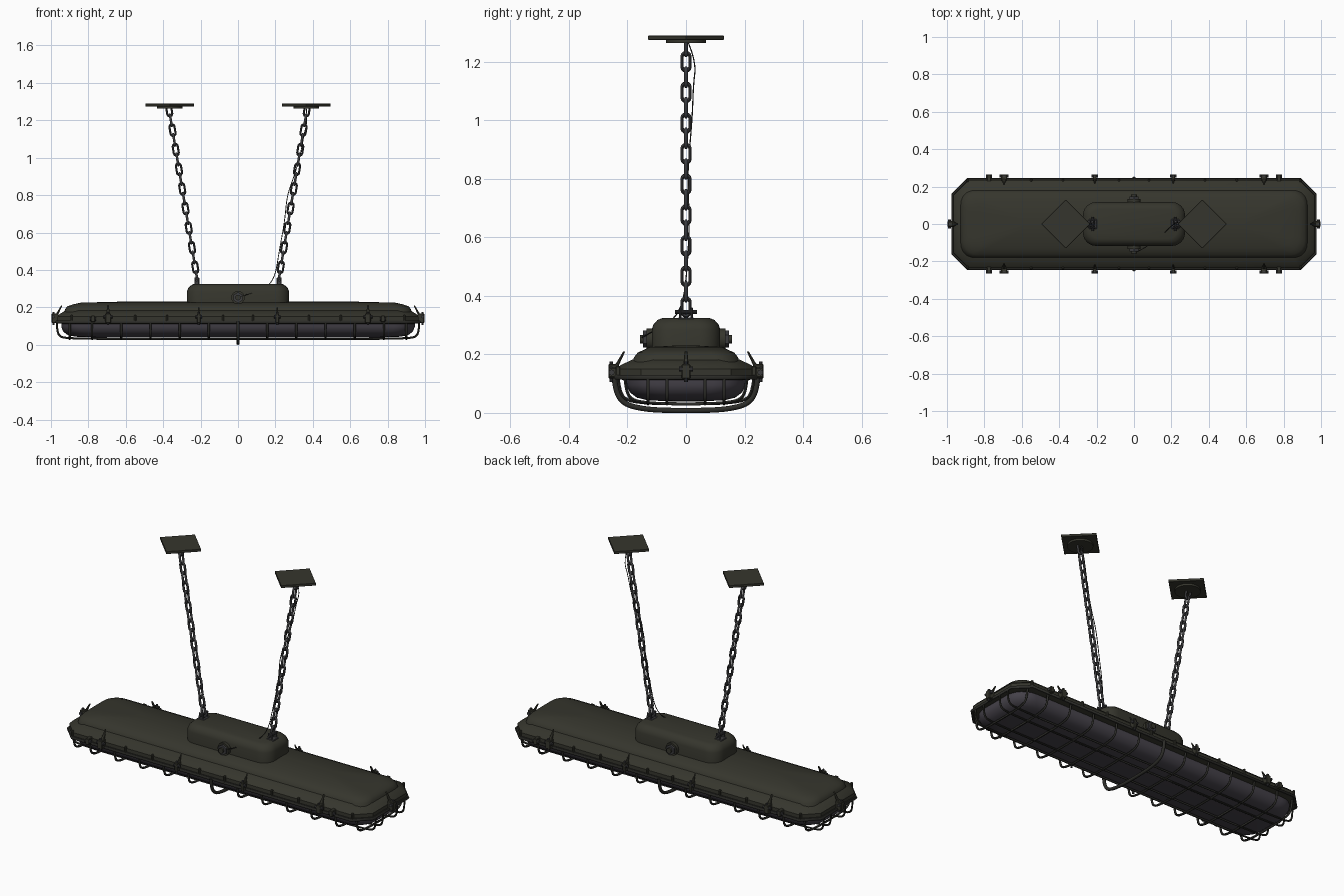
import bpy, bmesh, math
from mathutils import Matrix, Vector

if "Cube" in bpy.data.objects:
    bpy.data.objects.remove(bpy.data.objects["Cube"])


def material(name, rgb):
    m = bpy.data.materials.new(name)
    m.diffuse_color = (*rgb, 1)
    m.use_nodes = True
    m.node_tree.nodes["Principled BSDF"].inputs["Base Color"].default_value = m.diffuse_color
    return m


METAL = material("dark olive metal", (0.036, 0.036, 0.026))
STEEL = material("dark grey steel", (0.045, 0.045, 0.048))
GLASS = material("smoky glass", (0.062, 0.056, 0.07))
CAGE = material("dark cage wire", (0.026, 0.026, 0.022))


def add(name, mesh, mat, matrix=None, angle=35):
    if not mesh.materials:
        mesh.materials.append(mat)
    ob = bpy.data.objects.new(name, mesh)
    bpy.context.collection.objects.link(ob)
    if matrix is not None:
        ob.matrix_world = matrix
    bpy.ops.object.select_all(action='DESELECT')
    ob.select_set(True)
    bpy.context.view_layer.objects.active = ob
    bpy.ops.object.shade_smooth_by_angle(angle=math.radians(angle))
    return ob


def ring(hx, hy, z, r, seg):
    """Rounded (or chamfered, seg=1) rectangle outline."""
    out = []
    for k, (sx, sy) in enumerate([(1, 1), (-1, 1), (-1, -1), (1, -1)]):
        for i in range(seg + 1):
            a = math.pi / 2 * (k + i / seg)
            out.append((sx * (hx - r) + r * math.cos(a), sy * (hy - r) + r * math.sin(a), z))
    return out


def loft(name, sections, seg, mat, angle=35):
    bm = bmesh.new()
    loops = [[bm.verts.new(p) for p in ring(*s, seg)] for s in sections]
    n = len(loops[0])
    for a, b in zip(loops, loops[1:]):
        for i in range(n):
            bm.faces.new((a[i], a[(i + 1) % n], b[(i + 1) % n], b[i]))
    bm.faces.new(loops[0][::-1])
    bm.faces.new(loops[-1])
    bmesh.ops.recalc_face_normals(bm, faces=bm.faces)
    me = bpy.data.meshes.new(name)
    bm.to_mesh(me)
    return add(name, me, mat, angle=angle)


def tube_mesh(name, pts, r, cyclic=False, res=1, smooth=False):
    cu = bpy.data.curves.new(name, 'CURVE')
    cu.dimensions = '3D'
    cu.bevel_depth, cu.bevel_resolution, cu.use_fill_caps = r, res, True
    sp = cu.splines.new('NURBS' if smooth else 'POLY')
    sp.points.add(len(pts) - 1)
    for p, co in zip(sp.points, pts):
        p.co = (*co, 1)
    sp.use_cyclic_u = cyclic
    if smooth:
        sp.use_endpoint_u, sp.order_u, sp.resolution_u = True, 3, 4
    ob = bpy.data.objects.new(name, cu)
    bpy.context.collection.objects.link(ob)
    bpy.context.view_layer.update()
    me = bpy.data.meshes.new_from_object(ob.evaluated_get(bpy.context.evaluated_depsgraph_get()))
    bpy.data.objects.remove(ob)
    me.materials.clear()
    return me


def tube(name, pts, r, mat, **kw):
    return add(name, tube_mesh(name, pts, r, **kw), mat, angle=60)


def box(name, size, loc, mat, rot=None, frame=None, taper=1.0, bevel=0.003):
    bm = bmesh.new()
    bmesh.ops.create_cube(bm, size=1)
    for v in bm.verts:
        t = taper if v.co.z > 0 else 1
        v.co = Vector((v.co.x * size[0] * t, v.co.y * size[1] * t, v.co.z * size[2]))
    if bevel:
        bmesh.ops.bevel(bm, geom=bm.edges[:], offset=bevel, segments=1, affect='EDGES')
    me = bpy.data.meshes.new(name)
    bm.to_mesh(me)
    return add(name, me, mat, (frame or Matrix()) @ Matrix.Translation(loc) @ (rot or Matrix()))


def cyl(name, r, depth, loc, axis, mat, frame=None, sides=16, r2=None):
    bm = bmesh.new()
    bmesh.ops.create_cone(bm, cap_ends=True, segments=sides, radius1=r,
                          radius2=r if r2 is None else r2, depth=depth)
    me = bpy.data.meshes.new(name)
    bm.to_mesh(me)
    rot = Vector(axis).to_track_quat('Z', 'Y').to_matrix().to_4x4()
    return add(name, me, mat, (frame or Matrix()) @ Matrix.Translation(loc) @ rot)


# Housing: chamfered flange, sloped skirt, raised hood
loft("flange", [(0.94, 0.215, 0.112, 0.07), (0.965, 0.234, 0.118, 0.08), (0.965, 0.234, 0.15, 0.08),
                (0.955, 0.224, 0.163, 0.08), (0.915, 0.17, 0.188, 0.07)], 1, METAL)
loft("hood", [(0.93, 0.185, 0.165, 0.08), (0.925, 0.178, 0.19, 0.08), (0.912, 0.165, 0.206, 0.08),
              (0.885, 0.145, 0.215, 0.075), (0.84, 0.125, 0.225, 0.06), (0.6, 0.02, 0.231, 0.015)], 5, METAL)

# Glass diffuser below
loft("glass_lens", [(0.945, 0.205, 0.12, 0.11), (0.945, 0.203, 0.095, 0.11), (0.935, 0.192, 0.07, 0.11),
                    (0.91, 0.168, 0.052, 0.11), (0.87, 0.13, 0.043, 0.1), (0.75, 0.04, 0.039, 0.03)],
     6, GLASS, 60)

# Wiring box on top
loft("wiring_box", [(0.273, 0.117, 0.205, 0.07), (0.273, 0.117, 0.285, 0.07), (0.266, 0.111, 0.303, 0.068),
                    (0.25, 0.097, 0.318, 0.06), (0.232, 0.08, 0.324, 0.05)], 6, METAL, 50)

# Wire cage: rim, cross ribs, lengthwise wires, thick centre hoop
tube("cage_rim", ring(0.968, 0.238, 0.122, 0.08, 1), 0.009, CAGE, cyclic=True)
half = [(0.232, 0.122), (0.228, 0.08), (0.21, 0.045), (0.15, 0.034), (0.06, 0.031)]
arch = half + [(-y, z) for y, z in half[::-1]]
for i in range(-5, 6):
    if i:
        tube("cage_rib", [(i * 0.156, y, z) for y, z in arch], 0.006, CAGE, smooth=True)
for s in (-1, 1):
    tube("cage_end_rib", [(s * 0.9, y * 0.9, z) for y, z in arch], 0.006, CAGE, smooth=True)
ends = [(0.968, 0.122), (0.968, 0.08), (0.955, 0.042), (0.9, 0.034), (0.7, 0.031)]
run = ends + [(-x, z) for x, z in ends[::-1]]
for y in (-0.13, -0.065, 0.065, 0.13):
    tube("cage_long_wire", [(x, y, z) for x, z in run], 0.0055, CAGE, smooth=True)
hoop = [(0.245, 0.125), (0.243, 0.08), (0.215, 0.03), (0.14, 0.012), (0.05, 0.008)]
tube("centre_hoop", [(0, y, z) for y, z in hoop + [(-y, z) for y, z in hoop[::-1]]],
     0.009, CAGE, smooth=True, res=2)


# Clamps: local +y points outward from the rim
def clamp(frame, big=True):
    w = 0.03 if big else 0.018
    box("clamp_block", (w, 0.036, 0.05), (0, 0.013, 0.142), METAL, frame=frame)
    cyl("clamp_pin", 0.009, w + 0.018, (0, 0.022, 0.15), (1, 0, 0), STEEL, frame, 10)
    box("clamp_lever", (w * 0.7, 0.014, 0.075 if big else 0.055), (0, -0.006, 0.178), METAL,
        Matrix.Rotation(math.radians(28), 4, 'X'), frame, taper=0.45)
    cyl("clamp_bolt", 0.006, 0.07, (0, 0.022, 0.14), (0, 0, 1), STEEL, frame, 8)


for s in (-1, 1):
    turn = Matrix.Rotation(0 if s > 0 else math.pi, 4, 'Z')
    for x in (-0.695, -0.21, 0.21, 0.695):
        clamp(Matrix.Translation((x, s * 0.234, 0)) @ turn, abs(x) > 0.5)
    clamp(Matrix.Translation((s * 0.965, 0, 0)) @ Matrix.Rotation(-s * math.pi / 2, 4, 'Z'))
    # Hinges beside the outer clamps
    for x in (-0.775, 0.775):
        f = Matrix.Translation((x, s * 0.234, 0)) @ turn
        box("hinge_lug", (0.022, 0.05, 0.035), (0, 0.006, 0.138), METAL, frame=f)
        cyl("hinge_pin", 0.01, 0.034, (0, 0.02, 0.138), (1, 0, 0), STEEL, f, 10)
    # Small clips holding the cage
    for x in (-0.89, -0.55, -0.38, -0.08, 0.08, 0.38, 0.55, 0.89):
        box("cage_clip", (0.012, 0.016, 0.045), (x, s * (0.236 if abs(x) < 0.85 else 0.233), 0.138), METAL)
    # Cable gland on each side of the wiring box
    cyl("gland_base", 0.036, 0.025, (0, s * 0.122, 0.252), (0, s, 0), METAL)
    cyl("gland_nut", 0.029, 0.018, (0, s * 0.138, 0.252), (0, s, 0), STEEL, None, 6)
    cyl("gland_tip", 0.015, 0.016, (0, s * 0.15, 0.252), (0, s, 0), METAL, None, 12)

# Chain link shape: stadium loop in the local xz plane
stadium = []
for i in range(14):
    a = math.pi * (i % 7) / 6 + (math.pi if i > 6 else 0)
    stadium.append((0.0135 * math.cos(a), 0, 0.0135 * math.sin(a) + (0.018 if i < 7 else -0.018)))
link = tube_mesh("chain_link", stadium, 0.0065, cyclic=True)

for s in (-1, 1):
    # Ceiling plate (turned 45 degrees) with a round boss
    box("ceiling_plate", (0.184, 0.184, 0.014), (s * 0.365, 0, 1.282), METAL,
        Matrix.Rotation(math.pi / 4, 4, 'Z'), bevel=0.001)
    cyl("ceiling_boss", 0.068, 0.013, (s * 0.365, 0, 1.27), (0, 0, 1), METAL, sides=24)
    # Chain, every other link turned a quarter
    top, bottom = Vector((s * 0.359, 0, 1.2)), Vector((s * 0.22, 0, 0.362))
    d = (top - bottom).normalized()
    side = Vector((0, 1, 0)).cross(d)
    base = Matrix((side, (0, 1, 0), d)).transposed().to_4x4()
    for i in range(-1, 17):
        m = Matrix.Translation(top.lerp(bottom, i / 16)) @ base
        if i % 2 == 0:
            m = m @ Matrix.Rotation(math.pi / 2, 4, 'Z')
        add("chain_link", link, STEEL, m, 60)
    # Shackle on the wiring box
    for y in (-0.02, 0.02):
        box("shackle_lug", (0.026, 0.008, 0.05), (s * 0.22, y, 0.335), STEEL)
    cyl("shackle_pin", 0.007, 0.074, (s * 0.22, 0, 0.345), (0, 1, 0), STEEL, sides=10)
    box("shackle_foot", (0.045, 0.055, 0.012), (s * 0.22, 0, 0.32), STEEL)

# Thin supply cable from the front gland up the right chain
tube("supply_cable", [(0, -0.155, 0.255), (0.06, -0.13, 0.27), (0.16, -0.05, 0.31), (0.2, -0.01, 0.37),
                      (0.22, 0.005, 0.5), (0.25, 0.012, 0.66), (0.262, 0.005, 0.8), (0.3, 0.012, 0.9),
                      (0.335, 0.022, 1.02), (0.352, 0.025, 1.12), (0.372, 0.035, 1.2), (0.365, 0.008, 1.265)],
     0.0022, CAGE, smooth=True)
